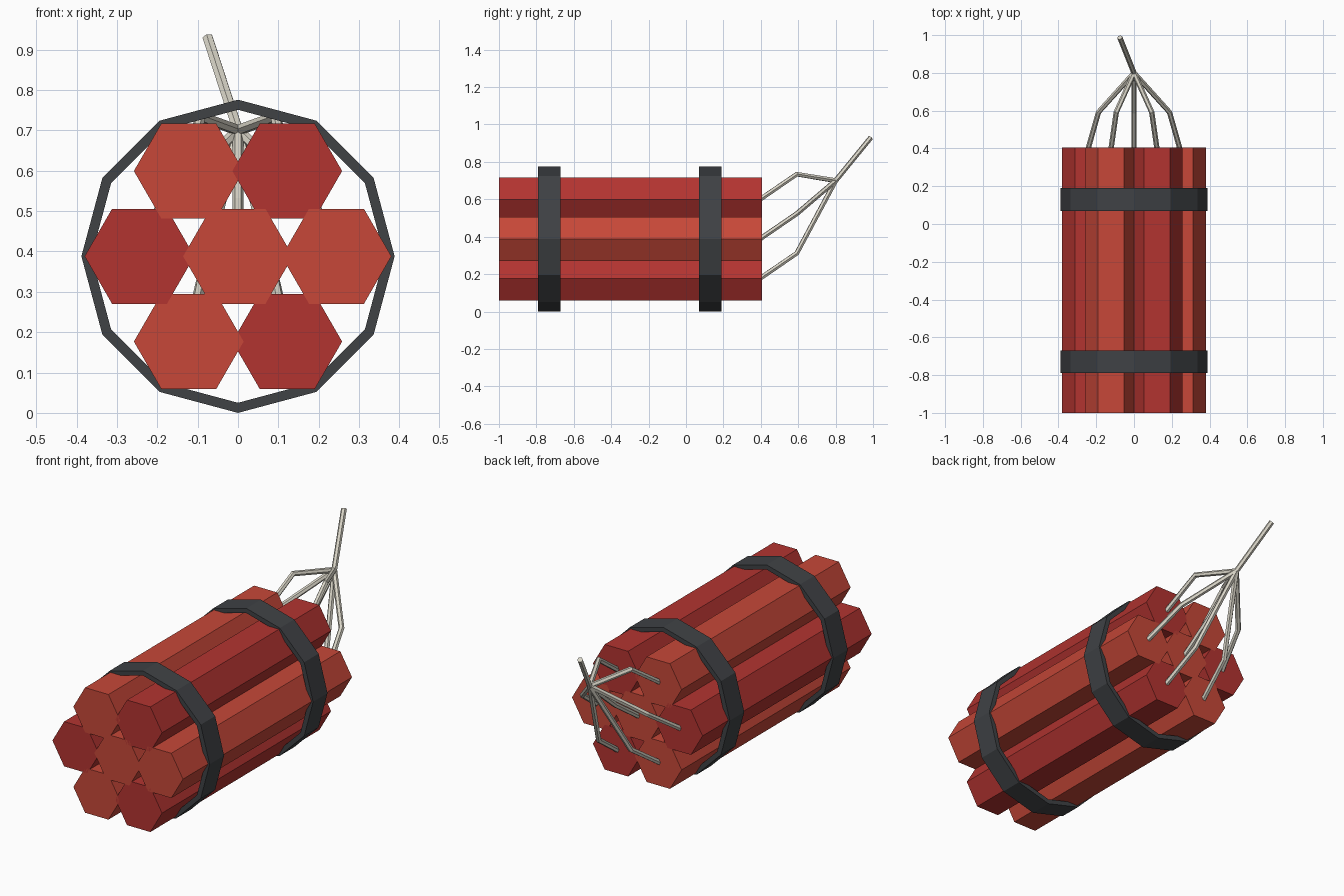
import bpy
from math import sin, cos, pi

if "Cube" in bpy.data.objects:
    bpy.data.objects.remove(bpy.data.objects["Cube"])

CZ = 0.388          # bundle axis height
PITCH = 0.244       # spacing between stick centres


def material(name, rgb):
    m = bpy.data.materials.new(name)
    m.diffuse_color = (*rgb, 1)
    m.use_nodes = True
    m.node_tree.nodes["Principled BSDF"].inputs["Base Color"].default_value = m.diffuse_color
    return m


ORANGE = material("orange_red_paper", (0.57, 0.064, 0.04))
RED = material("deep_red_paper", (0.45, 0.034, 0.03))
DARK = material("dark_tape", (0.05, 0.054, 0.06))
CORD = material("pale_cord", (0.69, 0.66, 0.57))


def mesh_object(name, verts, faces, mat):
    me = bpy.data.meshes.new(name)
    me.from_pydata(verts, [], faces)
    me.materials.append(mat)
    ob = bpy.data.objects.new(name, me)
    bpy.context.collection.objects.link(ob)
    return ob


def circle(n, r, x, y, z):
    return [(x + r * cos(2 * pi * i / n), y, z + r * sin(2 * pi * i / n)) for i in range(n)]


def stick(name, x, z, mat):
    n = 6
    verts = circle(n, 0.136, x, -1.0, z) + circle(n, 0.136, x, 0.405, z)
    faces = [(i, (i + 1) % n, n + (i + 1) % n, n + i) for i in range(n)]
    faces += [tuple(range(n))[::-1], tuple(range(n, 2 * n))]
    # side winding flipped so normals face outward along y-extruded profile
    faces = [f[::-1] for f in faces[:n]] + [faces[n][::-1], faces[n + 1][::-1]]
    return mesh_object(name, verts, faces, mat)


def band(name, y0, y1):
    n, ro, ri = 12, 0.388, 0.363
    loops = [(ro, y0), (ro, y1), (ri, y1), (ri, y0)]
    verts = [v for r, y in loops for v in circle(n, r, 0, y, CZ)]
    faces = []
    for k in range(4):
        a, b = k * n, (k + 1) % 4 * n
        faces += [(a + i, b + i, b + (i + 1) % n, a + (i + 1) % n) for i in range(n)]
    return mesh_object(name, verts, faces, DARK)


def cord(name, points):
    cu = bpy.data.curves.new(name, 'CURVE')
    cu.dimensions = '3D'
    cu.bevel_depth = 0.014
    cu.bevel_resolution = 1
    cu.use_fill_caps = True
    sp = cu.splines.new('POLY')
    sp.points.add(len(points) - 1)
    for p, co in zip(sp.points, points):
        p.co = (*co, 1)
    sp.use_smooth = False
    cu.materials.append(CORD)
    ob = bpy.data.objects.new(name, cu)
    bpy.context.collection.objects.link(ob)
    return ob


# Seven sticks: one core and six packed around it, each with its own fuse
KNOT = (0, 0.8, 0.7)
layout = [(0, 0, ORANGE)]
for i, mat in enumerate([ORANGE, RED, ORANGE, RED, ORANGE, RED]):
    a = i * pi / 3
    layout.append((PITCH * cos(a), PITCH * sin(a), mat))

for i, (x, dz, mat) in enumerate(layout):
    z = CZ + dz
    stick(f"stick_{i}", x, z, mat)
    cord(f"fuse_{i}", [(x, 0.395, z), (0.77 * x, 0.592, z + 0.135), KNOT])

# Shared main fuse
cord("main_fuse", [KNOT, (-0.075, 0.988, 0.93)])

# Two straps around the bundle
band("front_strap", -0.79, -0.67)
band("rear_strap", 0.07, 0.19)
